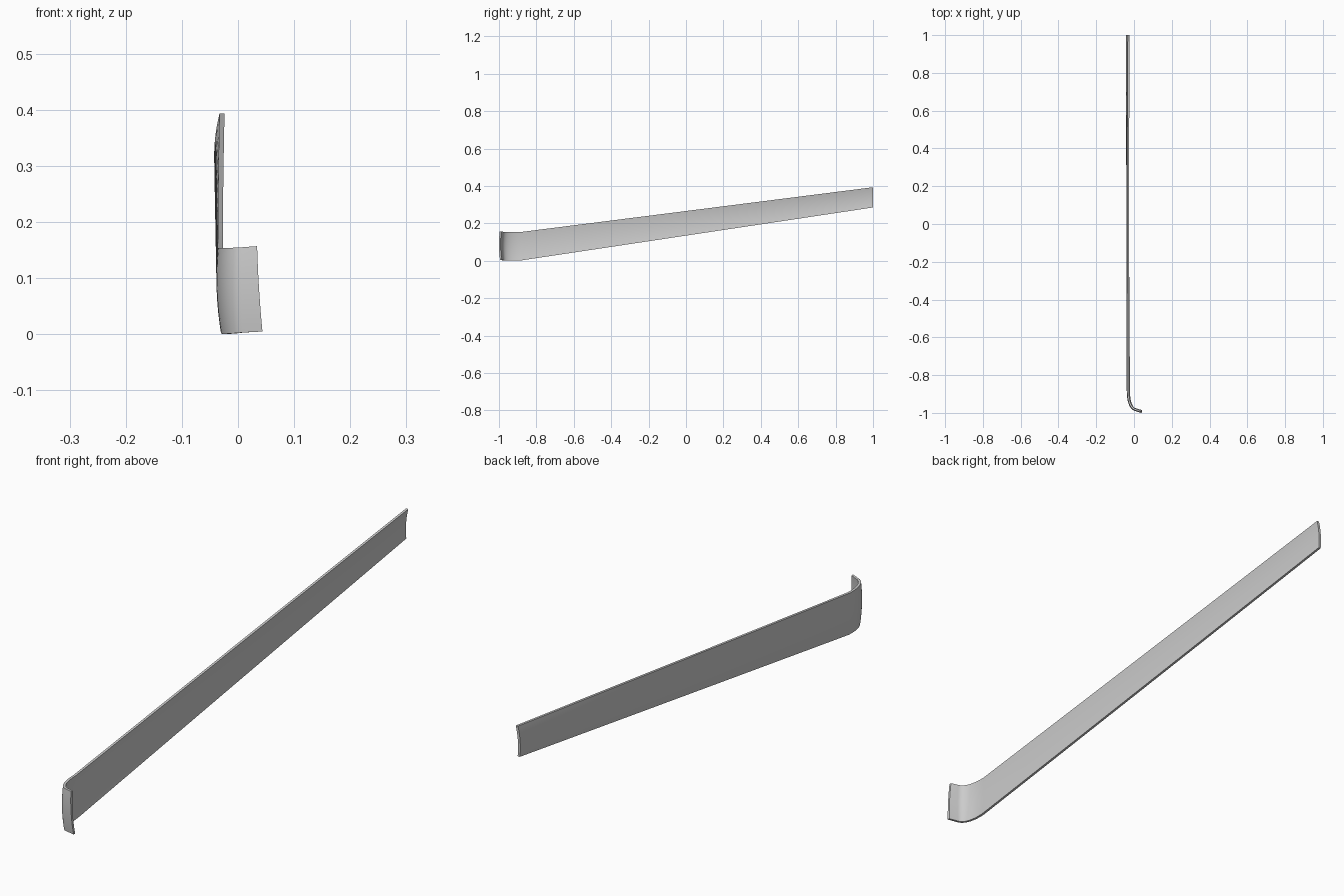
import bpy, bmesh, math
from mathutils import Vector

if "Cube" in bpy.data.objects:
    bpy.data.objects.remove(bpy.data.objects["Cube"])

NT = 12          # steps across the strip height
THICK = 0.009

def lerp(a, b, f):
    return a + (b - a) * f

# Stations along the strip: outer path point, bottom z, top z, crown position
stations = []
for i in range(9):                                   # long tapering blade
    f = i / 8
    stations.append((Vector((lerp(-0.0425, -0.0385, f), lerp(1.0, -0.88, f))),
                     lerp(0.285, 0.002, f), lerp(0.393, 0.154, f), lerp(0.3, 0.65, f)))
p = [Vector(q) for q in ((-0.0385, -0.88), (-0.0385, -0.945), (-0.022, -0.983), (0.006, -0.990))]
for i in range(1, 13):                               # rounded corner
    f = i / 12
    g = 1 - f
    pt = p[0]*g**3 + p[1]*3*f*g*g + p[2]*3*f*f*g + p[3]*f**3
    ease = (1 - f) ** 4
    stations.append((pt, lerp(0.0, 0.002, ease) + 0.003*f*f,
                     lerp(0.153, 0.154, ease) + 0.002*f*f, lerp(0.65, 0.55, f)))
stations.append((Vector((0.042, -1.0)), 0.005, 0.157, 0.55))   # short lip

bm = bmesh.new()
rings = []
for i, (pt, z0, z1, crown) in enumerate(stations):
    a = stations[max(i - 1, 0)][0]
    b = stations[min(i + 1, len(stations) - 1)][0]
    d = (b - a).normalized()
    inward = Vector((-d.y, d.x))
    outer, inner = [], []
    last = i == len(stations) - 1
    for j in range(NT + 1):
        t = j / NT
        q = pt + inward * 0.0194 * (t - crown) ** 2
        if last:
            q.x -= 0.009 * t                          # slanted lip edge
        r = q + inward * THICK
        if last:
            r.x = q.x
        z = lerp(z0, z1, t)
        outer.append(bm.verts.new((q.x, q.y, z)))
        inner.append(bm.verts.new((r.x, r.y, z)))
    rings.append(outer + inner[::-1])

n = len(rings[0])
for r0, r1 in zip(rings, rings[1:]):
    for j in range(n):
        k = (j + 1) % n
        bm.faces.new((r0[j], r0[k], r1[k], r1[j]))
for r in (rings[0], rings[-1]):                      # end caps
    for j in range(NT):
        bm.faces.new((r[j], r[j + 1], r[n - 2 - j], r[n - 1 - j]))
bmesh.ops.recalc_face_normals(bm, faces=bm.faces)

mesh = bpy.data.meshes.new("curved_trim_strip")
bm.to_mesh(mesh)
bm.free()
obj = bpy.data.objects.new("curved_trim_strip", mesh)
bpy.context.collection.objects.link(obj)
bpy.context.view_layer.objects.active = obj
obj.select_set(True)
bpy.ops.object.shade_smooth_by_angle(angle=math.radians(30))
